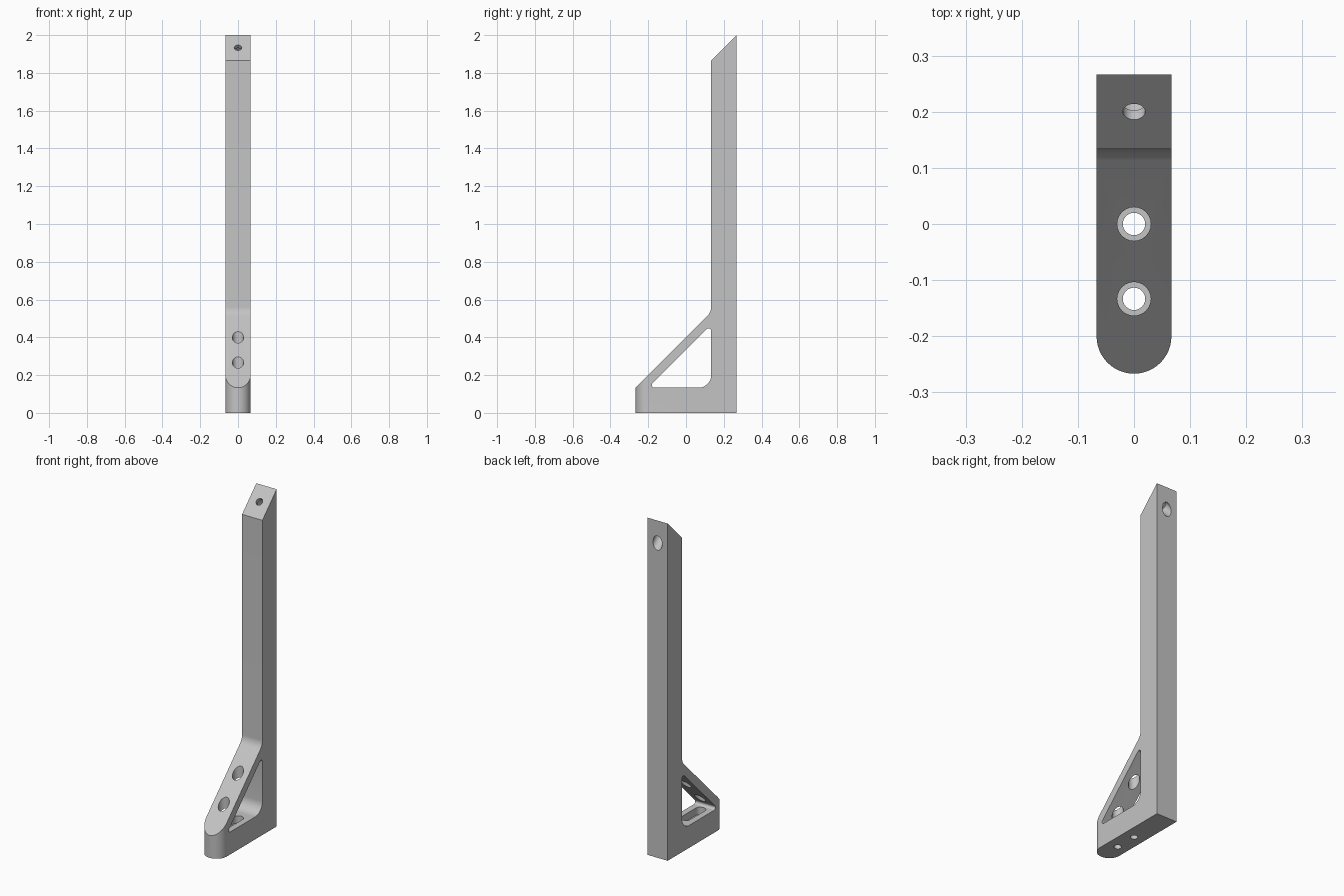
import bpy, bmesh, math
from mathutils import Vector, Matrix

if "Cube" in bpy.data.objects:
    bpy.data.objects.remove(bpy.data.objects["Cube"])

W = 0.0667           # half width of the bar, and the common module
HOLES_Y = (-2 * W, 0.0)


def fillet(points):
    """Turn (a, b, radius) corners into a rounded outline."""
    out = []
    for i, (a, b, r) in enumerate(points):
        p = Vector((a, b))
        if r == 0:
            out.append(p)
            continue
        u = (Vector(points[i - 1][:2]) - p).normalized()
        v = (Vector(points[(i + 1) % len(points)][:2]) - p).normalized()
        half = u.angle(v) / 2
        centre = p + (u + v).normalized() * r / math.sin(half)
        start = p + u * r / math.tan(half) - centre
        end = p + v * r / math.tan(half) - centre
        sweep = start.angle_signed(end)      # clockwise positive
        for k in range(11):
            out.append(centre + Matrix.Rotation(-sweep * k / 10, 2) @ start)
    return out


def prism(name, outline, place, depth):
    """Extrude an outline; place maps (a, b) to a 3D point."""
    bm = bmesh.new()
    face = bm.faces.new([bm.verts.new(place(*p)) for p in outline])
    new = bmesh.ops.extrude_face_region(bm, geom=[face])["geom"]
    bmesh.ops.translate(bm, vec=depth,
                        verts=[g for g in new if isinstance(g, bmesh.types.BMVert)])
    bmesh.ops.recalc_face_normals(bm, faces=bm.faces)
    mesh = bpy.data.meshes.new(name)
    bm.to_mesh(mesh)
    bm.free()
    obj = bpy.data.objects.new(name, mesh)
    bpy.context.collection.objects.link(obj)
    return obj


def side_prism(name, points, half):
    return prism(name, fillet(points), lambda a, b: (-half, a, b), (2 * half, 0, 0))


def plan_prism(name, outline, z0, z1):
    return prism(name, outline, lambda a, b: (a, b, z0), (0, 0, z1 - z0))


def arc(cy, r, first, last, n=24):
    steps = [math.radians(first + (last - first) * k / n) for k in range(n + 1)]
    return [(r * math.cos(t), cy + r * math.sin(t)) for t in steps]


def rod(name, r, start, end):
    start, end = Vector(start), Vector(end)
    obj = plan_prism(name, arc(0, r, 0, 360)[:-1], 0, (end - start).length)
    turn = (end - start).to_track_quat("Z", "Y").to_matrix().to_4x4()
    obj.data.transform(Matrix.Translation(start) @ turn)
    return obj


def combine(target, tool, operation="DIFFERENCE"):
    mod = target.modifiers.new("cut", "BOOLEAN")
    mod.operation, mod.solver, mod.object = operation, "EXACT", tool
    bpy.context.view_layer.objects.active = target
    bpy.ops.object.modifier_apply(modifier=mod.name)
    bpy.data.objects.remove(tool)


# Side profile: foot, diagonal brace and mitred upright
bracket = side_prism("bracket", [
    (-4 * W, 0, 0), (4 * W, 0, 0), (4 * W, 2, 0), (2 * W, 2 - 2 * W, 0),
    (2 * W, 8 * W, W), (-4 * W, 2 * W, 0)], 0.1)

# Plan shape with rounded toe
plan = arc(-3 * W, W, 180, 360) + [(W, 4.2 * W), (-W, 4.2 * W)]
combine(bracket, plan_prism("plan_shape", plan, -0.1, 2.1), "INTERSECT")

# Triangular window behind the brace
combine(bracket, side_prism("window_cutter", [
    (-3 * W, 2 * W, 0.0133), (2 * W, 2 * W, W), (2 * W, 7 * W, 0.0133)], 0.2))

# Recessed slot in the foot for the screw heads
slot = arc(HOLES_Y[0], 0.03, 180, 360) + arc(HOLES_Y[1], 0.03, 0, 180)
combine(bracket, plan_prism("slot_cutter", slot, 0.09, 0.15))

# Screw holes in the foot and driver holes through the brace
for y in HOLES_Y:
    combine(bracket, rod("screw_cutter", 0.02, (0, y, -0.1), (0, y, 0.12)))
    combine(bracket, rod("driver_cutter", 0.03, (0, y, 0.15), (0, y, 0.6)))

# Counterbored hole square to the mitred top
axis = Vector((0, 1, -1)).normalized()
mouth = Vector((0, 3 * W, 2 - W))
combine(bracket, rod("mitre_hole_cutter", 0.02, mouth - axis * 0.1, mouth + axis * 0.06))
combine(bracket, rod("mitre_bore_cutter", 0.03, mouth + axis * 0.023, mouth + axis * 0.25))

# Plain grey finish
grey = bpy.data.materials.new("light grey")
grey.use_nodes = True
colour = (0.55, 0.55, 0.55, 1)
grey.diffuse_color = colour
grey.node_tree.nodes["Principled BSDF"].inputs["Base Color"].default_value = colour
bracket.data.materials.clear()
bracket.data.materials.append(grey)
for poly in bracket.data.polygons:
    poly.material_index = 0

bpy.ops.object.select_all(action="DESELECT")
bracket.select_set(True)
bpy.context.view_layer.objects.active = bracket
bpy.ops.object.shade_smooth_by_angle(angle=math.radians(25))
